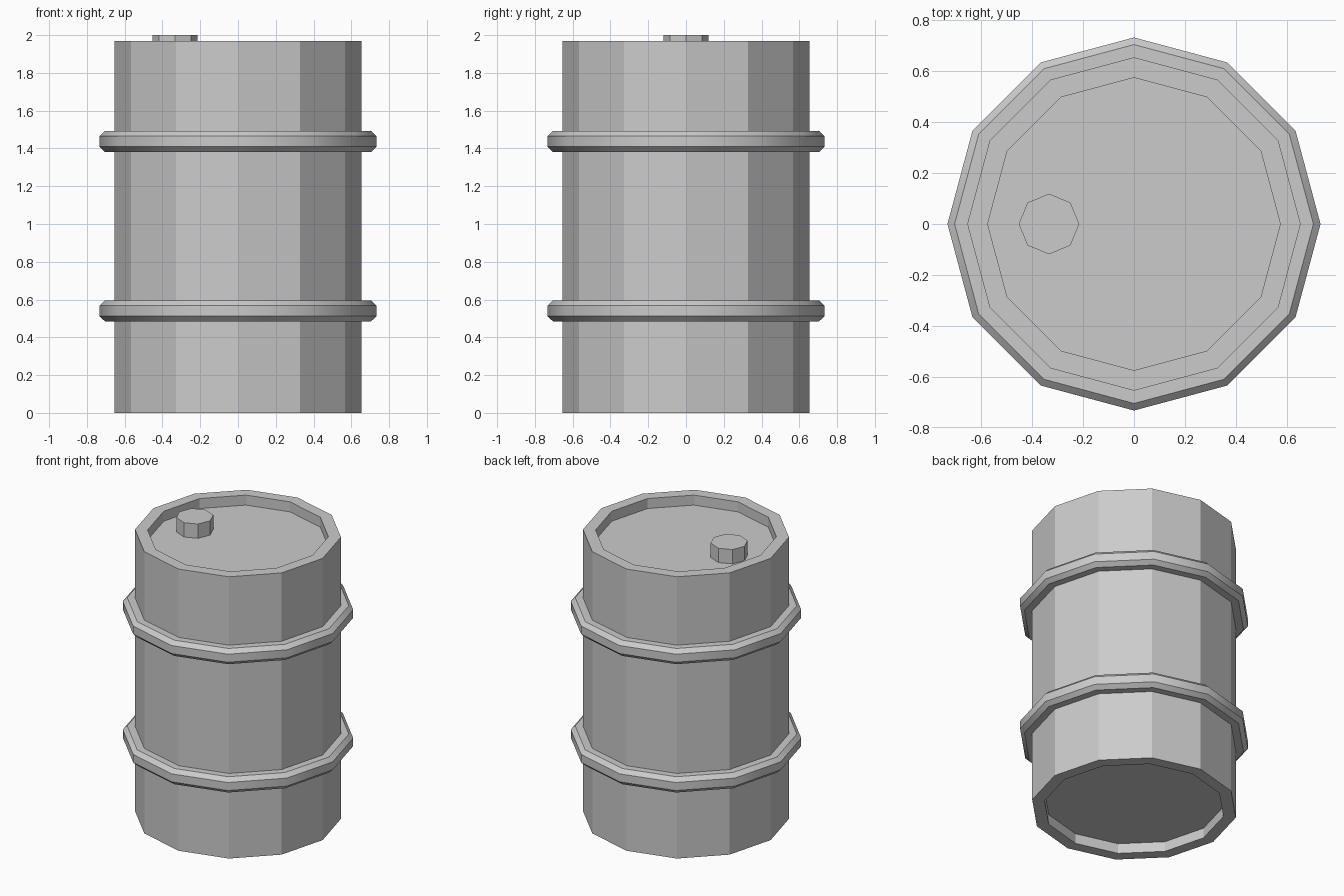
import bpy, bmesh
from math import sin, cos, tau, radians

if "Cube" in bpy.data.objects:
    bpy.data.objects.remove(bpy.data.objects["Cube"])


def lathe(name, profile, sides, centre=(0, 0), closed=False):
    """Spin an (r, z) profile around z; open profiles get flat end caps."""
    bm = bmesh.new()
    loops = [[bm.verts.new((centre[0] + r * cos(tau * i / sides),
                            centre[1] + r * sin(tau * i / sides), z))
              for i in range(sides)] for r, z in profile]
    pairs = list(zip(loops, loops[1:]))
    if closed:
        pairs.append((loops[-1], loops[0]))
    else:
        bm.faces.new(loops[0][::-1])
        bm.faces.new(loops[-1])
    for a, b in pairs:
        for i in range(sides):
            j = (i + 1) % sides
            bm.faces.new((a[i], a[j], b[j], b[i]))
    bmesh.ops.recalc_face_normals(bm, faces=bm.faces)
    mesh = bpy.data.meshes.new(name)
    bm.to_mesh(mesh)
    bm.free()
    ob = bpy.data.objects.new(name, mesh)
    bpy.context.collection.objects.link(ob)
    return ob


# Drum body with recessed lid and base
R, RIM, TOP, RECESS = 0.655, 0.575, 1.97, 0.07
lathe("drum_body", [(RIM, RECESS), (RIM, 0), (R, 0), (R, TOP),
                    (RIM, TOP), (RIM, TOP - RECESS)], 12)

# Two chamfered hoops around the body
for name, z in (("lower_hoop", 0.54), ("upper_hoop", 1.437)):
    hoop = lathe(name, [(0.64, z - 0.055), (0.705, z - 0.055), (0.733, z - 0.028),
                        (0.733, z + 0.028), (0.705, z + 0.055), (0.64, z + 0.055)],
                 12, closed=True)
    bpy.ops.object.select_all(action='DESELECT')
    hoop.select_set(True)
    bpy.context.view_layer.objects.active = hoop
    bpy.ops.object.shade_smooth_by_angle(angle=radians(35))

# Filler cap standing on the lid
lathe("filler_cap", [(0.119, TOP - RECESS), (0.119, 2.0)], 8, centre=(-0.334, 0))
